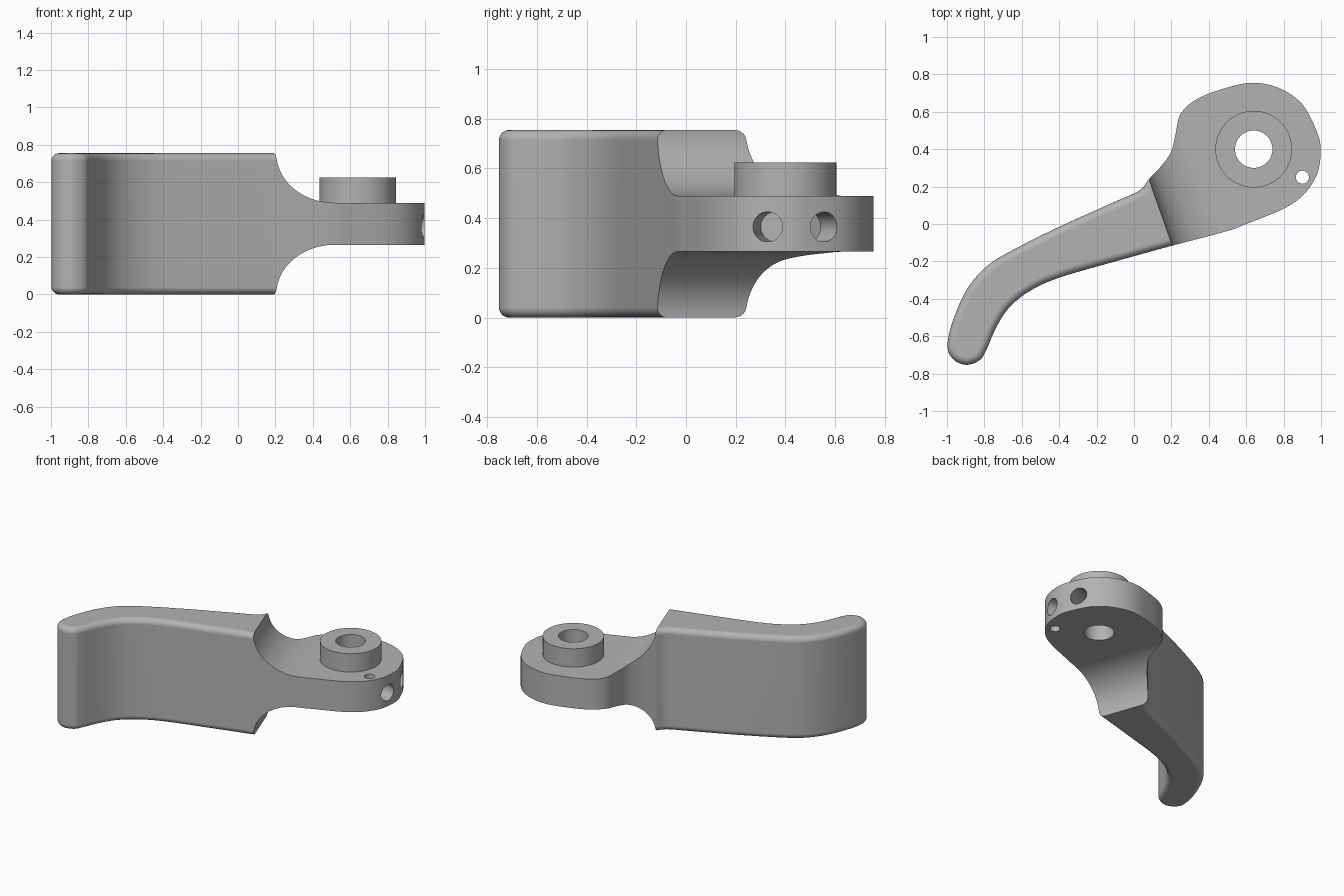
import bpy, bmesh
from math import sin, cos, pi, radians, atan2
from mathutils import Vector, Matrix

cube = bpy.data.objects.get("Cube")
if cube:
    bpy.data.objects.remove(cube)

HEIGHT, MID = 0.755, 0.3775
PIVOT = Vector((0.64, 0.40, 0))

grey = bpy.data.materials.new("satin grey")
grey.use_nodes = True
grey.diffuse_color = (0.45, 0.45, 0.45, 1)
grey.node_tree.nodes["Principled BSDF"].inputs["Base Color"].default_value = (0.45, 0.45, 0.45, 1)


def make_object(name, bm):
    bmesh.ops.recalc_face_normals(bm, faces=bm.faces)
    mesh = bpy.data.meshes.new(name)
    bm.to_mesh(mesh)
    bm.free()
    mesh.materials.append(grey)
    ob = bpy.data.objects.new(name, mesh)
    bpy.context.collection.objects.link(ob)
    return ob


def prism(points, offset):
    """Closed profile swept along an offset."""
    bm = bmesh.new()
    face = bm.faces.new([bm.verts.new(p) for p in points])
    new = bmesh.ops.extrude_face_region(bm, geom=[face])["geom"]
    bmesh.ops.translate(bm, vec=offset, verts=[v for v in new if isinstance(v, bmesh.types.BMVert)])
    return bm


def cylinder(name, centre, radius, length, axis=(0, 0, 1), sides=64):
    bm = bmesh.new()
    turn = Vector((0, 0, 1)).rotation_difference(Vector(axis)).to_matrix().to_4x4()
    bmesh.ops.create_cone(bm, cap_ends=True, segments=sides, radius1=radius, radius2=radius,
                          depth=length, matrix=Matrix.Translation(centre) @ turn)
    return make_object(name, bm)


def smooth_loop(points, steps=6):
    """Closed Catmull-Rom curve through the points."""
    pts, n, out = [Vector(p) for p in points], len(points), []
    for i in range(n):
        a, b, c, d = (pts[(i + k) % n] for k in (-1, 0, 1, 2))
        for j in range(steps):
            t = j / steps
            out.append(0.5 * (2 * b + (c - a) * t + (2 * a - 5 * b + 4 * c - d) * t ** 2
                              + (3 * b - a - 3 * c + d) * t ** 3))
    return out


def cut(ob, cutter):
    cutter.hide_render = True
    mod = ob.modifiers.new("cut", "BOOLEAN")
    mod.operation, mod.solver, mod.object = "DIFFERENCE", "EXACT", cutter
    bpy.context.view_layer.objects.active = ob
    bpy.ops.object.modifier_apply(modifier=mod.name)


# Lever outline: handle back, head, then handle front and round tip
outline = [(-0.65, -0.14), (-0.4, -0.015), (-0.1, 0.12), (0.03, 0.18), (0.08, 0.24),
           (0.15, 0.315), (0.2, 0.39), (0.222, 0.48), (0.25, 0.59), (0.34, 0.67), (0.5, 0.73),
           (0.64, 0.755), (0.78, 0.725), (0.9, 0.64), (0.975, 0.5), (0.998, 0.4), (0.98, 0.27),
           (0.91, 0.16), (0.8, 0.082), (0.6, 0), (0.49, -0.04), (0.2, -0.117), (-0.1, -0.2),
           (-0.4, -0.287), (-0.56, -0.36), (-0.67, -0.45), (-0.74, -0.56), (-0.79, -0.675)]
outline += [(-0.893 + 0.105 * cos(a), -0.648 + 0.105 * sin(a))
            for a in (radians(d) for d in (-50, -90, -130, -170))]
outline += [(-0.982, -0.56), (-0.93, -0.42), (-0.87, -0.315), (-0.78, -0.22)]

bm = prism([(p.x, p.y, 0) for p in smooth_loop(outline)], (0, 0, HEIGHT))
rims = [e for e in bm.edges if abs(e.verts[0].co.z - e.verts[1].co.z) < 0.001]
bmesh.ops.bevel(bm, geom=rims, offset=0.04, offset_type="OFFSET", segments=5, profile=0.5,
                affect="EDGES", clamp_overlap=False)
lever = make_object("lever_body", bm)

# Raised hub around the pivot
hub = cylinder("pivot_hub", PIVOT + Vector((0, 0, 0.5325)), 0.205, 0.185)

# Curved scoops thin the head above and below
cutters = []
turn = Matrix.Rotation(atan2(0.33, 0.94), 4, "Z")
for side, name in ((1, "upper_scoop"), (-1, "lower_scoop")):
    arc = [(0.475 - 0.32 * cos(t), 0.3775 - 0.265 * sin(t))
           for t in (k * pi / 48 for k in range(25))]
    profile = [(0.155, 0.6)] + arc + [(2, 0.1125), (2, 0.6)]
    bm = prism([(s, -2, MID + side * h) for s, h in profile], (0, 4, 0))
    bmesh.ops.transform(bm, matrix=turn, verts=bm.verts)
    cutters.append(make_object(name, bm))

# Pivot bore, pin hole and two blind radial holes in the rim
bore = cylinder("pivot_bore", PIVOT + Vector((0, 0, 0.4)), 0.1, 2)
cutters += [bore, cylinder("pin_hole", (0.9, 0.25, 0.4), 0.035, 1, sides=32)]
for mouth in (Vector((0.985, 0.33, 0)), Vector((0.952, 0.556, 0))):
    axis = (mouth - PIVOT).normalized()
    cutters.append(cylinder("rim_hole", mouth + Vector((0, 0, 0.365)), 0.06, 0.3, axis, 48))

for cutter in cutters:
    cut(lever, cutter)
cut(hub, bore)
for cutter in cutters:
    bpy.data.objects.remove(cutter)

# Smooth shading with crisp edges
for ob in (lever, hub):
    bpy.ops.object.select_all(action="DESELECT")
    ob.select_set(True)
    bpy.context.view_layer.objects.active = ob
    bpy.ops.object.shade_smooth_by_angle(angle=radians(30))
    weighted = ob.modifiers.new("even shading", "WEIGHTED_NORMAL")
    weighted.keep_sharp = True
